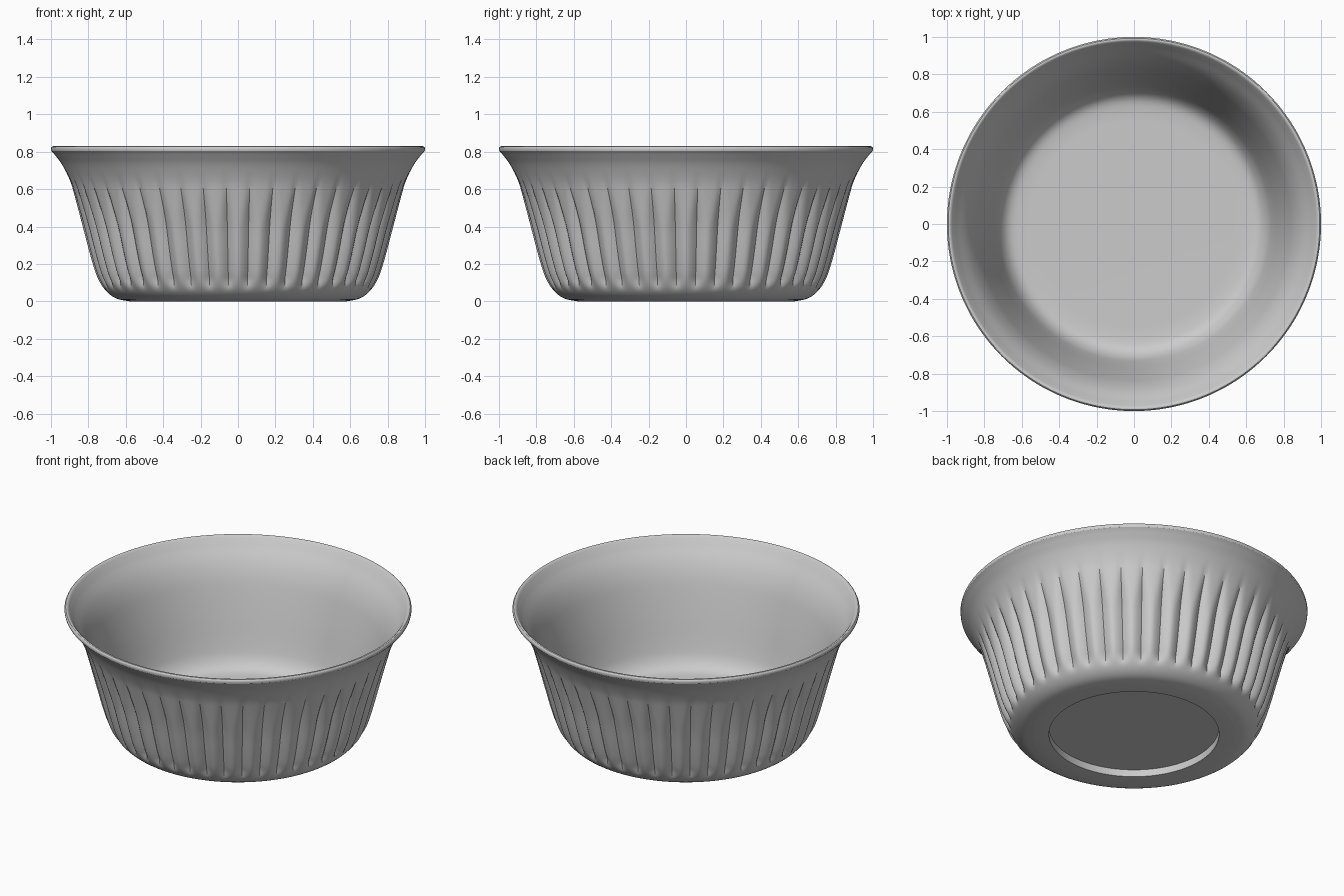
import bpy
import bmesh
import math
from mathutils import Vector

if "Cube" in bpy.data.objects:
    bpy.data.objects.remove(bpy.data.objects["Cube"], do_unlink=True)

FLUTES = 44
STEPS = 8                      # columns per flute
COLUMNS = FLUTES * STEPS
GROOVE_DEPTH = 0.032


def smooth_curve(points, steps):
    """Catmull-Rom curve through (radius, height) points."""
    pts = [Vector(p) for p in points]
    pts = [2 * pts[0] - pts[1]] + pts + [2 * pts[-1] - pts[-2]]
    out = []
    for a, b, c, d in zip(pts, pts[1:], pts[2:], pts[3:]):
        for i in range(steps):
            t = i / steps
            out.append(0.5 * (2 * b + (c - a) * t + (2 * a - 5 * b + 4 * c - d) * t ** 2
                              + (3 * b - a - 3 * c + d) * t ** 3))
    return out + [pts[-2]]


def ramp(value, low, high):
    t = min(max((value - low) / (high - low), 0), 1)
    return t * t * (3 - 2 * t)


def groove(column, height):
    """Depth of the sharp valley between two rounded panels."""
    t = abs((column + STEPS // 2) % STEPS - STEPS // 2) / (STEPS / 2)
    depth = GROOVE_DEPTH * ramp(height, 0.05, 0.13) * (1 - ramp(height, 0.4, 0.71))
    power = 1.6 + 3 * ramp(height, 0.35, 0.68)
    return depth * t ** power


# Profiles: recessed foot, fluted outer wall, rolled rim, plain inside
foot = [Vector(p) for p in ((0.49, 0.045), (0.49, 0.0))]
outer = smooth_curve([(0.58, 0), (0.65, 0.015), (0.705, 0.055), (0.75, 0.125),
                      (0.785, 0.23), (0.83, 0.4), (0.875, 0.57), (0.9, 0.65),
                      (0.94, 0.73), (0.985, 0.79)], 6)
rim = smooth_curve([(0.998, 0.803), (1.0, 0.818), (0.993, 0.828), (0.982, 0.828),
                    (0.972, 0.818)], 2)
inner = smooth_curve([(0.95, 0.785), (0.895, 0.71), (0.855, 0.63), (0.825, 0.54),
                      (0.785, 0.4), (0.745, 0.25), (0.715, 0.165), (0.67, 0.115),
                      (0.6, 0.1), (0.5, 0.098)], 4)

rows = [(p, False) for p in foot] + [(p, True) for p in outer]
rows += [(p, False) for p in rim + inner]

# Spin the profile into one closed bowl
bm = bmesh.new()
rings = []
for point, fluted in rows:
    ring = []
    for j in range(COLUMNS):
        angle = math.tau * j / COLUMNS
        radius = point.x - (groove(j, point.y) if fluted else 0)
        ring.append(bm.verts.new((radius * math.cos(angle), radius * math.sin(angle), point.y)))
    rings.append(ring)
for low, high in zip(rings, rings[1:]):
    for j in range(COLUMNS):
        k = (j + 1) % COLUMNS
        bm.faces.new((low[j], low[k], high[k], high[j]))
bm.faces.new(list(reversed(rings[0])))
bm.faces.new(rings[-1])
bmesh.ops.recalc_face_normals(bm, faces=bm.faces)

mesh = bpy.data.meshes.new("fluted_bowl")
bm.to_mesh(mesh)
bm.free()
bowl = bpy.data.objects.new("fluted_bowl", mesh)
bpy.context.collection.objects.link(bowl)

# Plain ceramic grey
grey = bpy.data.materials.new("ceramic_grey")
grey.use_nodes = True
colour = (0.6, 0.6, 0.6, 1)
grey.diffuse_color = colour
grey.node_tree.nodes["Principled BSDF"].inputs["Base Color"].default_value = colour
mesh.materials.append(grey)

bpy.ops.object.select_all(action="DESELECT")
bowl.select_set(True)
bpy.context.view_layer.objects.active = bowl
bpy.ops.object.shade_smooth_by_angle(angle=math.radians(30))
